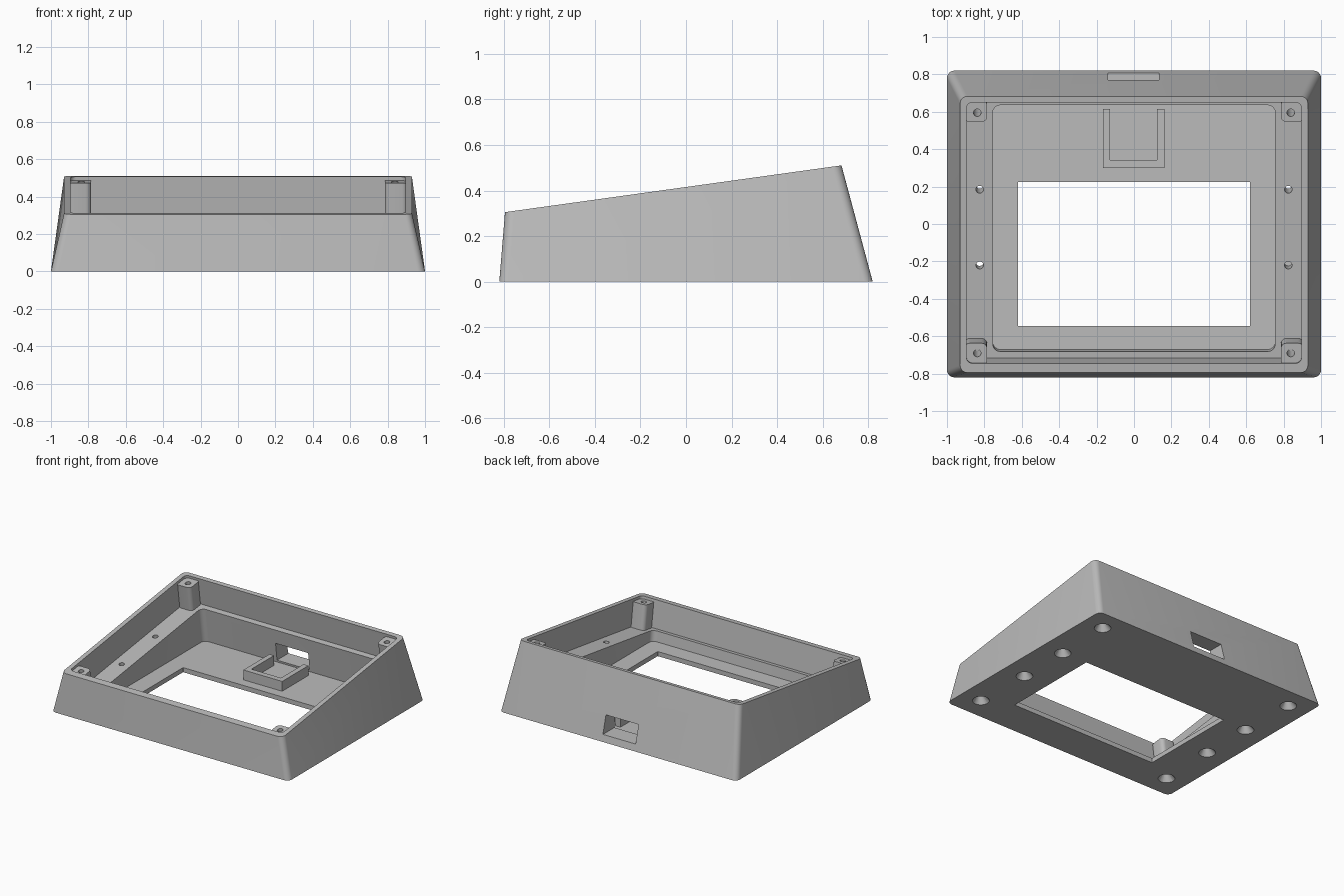
import bpy, bmesh, math
from mathutils import Vector

cube = bpy.data.objects.get("Cube")
if cube:
    bpy.data.objects.remove(cube)

SLOPE = 0.139      # tilt of the rim plane
FLOOR = 0.035      # floor thickness
LEDGE = -0.205     # ledge depth below the rim

grey = bpy.data.materials.new("plain grey")
grey.use_nodes = True
grey.diffuse_color = (0.5, 0.5, 0.5, 1)
grey.node_tree.nodes["Principled BSDF"].inputs["Base Color"].default_value = (0.5, 0.5, 0.5, 1)


def rim(y):
    return 0.305 + SLOPE * (y + 0.795)


def rounded(x0, x1, y0, y1, r, steps=6):
    """Counter-clockwise outline of a rounded rectangle."""
    pts = []
    corners = [(x1 - r, y1 - r), (x0 + r, y1 - r), (x0 + r, y0 + r), (x1 - r, y0 + r)]
    for i, (cx, cy) in enumerate(corners):
        for s in range(steps + 1):
            a = (i + s / steps) * math.pi / 2
            pts.append((cx + r * math.cos(a), cy + r * math.sin(a)))
    return pts


def circle(x, y, r, n=24):
    return [(x + r * math.cos(i * math.tau / n), y + r * math.sin(i * math.tau / n)) for i in range(n)]


def slide(outline, depth=None, z=None):
    """Slide an outline from the rim plane along the rim normal, by depth or to a flat height."""
    out = []
    for x, y in outline:
        t = depth if z is None else z - rim(y)
        out.append(Vector((x, y - SLOPE * t, rim(y) + t)))
    return out


def flat(outline, z):
    return [Vector((x, y, z)) for x, y in outline]


def loft(name, low, high):
    """Closed solid between two outlines with equal point counts."""
    bm = bmesh.new()
    a = [bm.verts.new(p) for p in low]
    b = [bm.verts.new(p) for p in high]
    n = len(a)
    for i in range(n):
        j = (i + 1) % n
        bm.faces.new((a[i], a[j], b[j], b[i]))
    bm.faces.new(a[::-1])
    bm.faces.new(b)
    bmesh.ops.recalc_face_normals(bm, faces=bm.faces)
    mesh = bpy.data.meshes.new(name)
    bm.to_mesh(mesh)
    bm.free()
    ob = bpy.data.objects.new(name, mesh)
    bpy.context.collection.objects.link(ob)
    mesh.materials.append(grey)
    return ob


def activate(ob):
    bpy.ops.object.select_all(action='DESELECT')
    ob.select_set(True)
    bpy.context.view_layer.objects.active = ob


def combine(ob, tool, operation):
    tool.hide_render = True
    mod = ob.modifiers.new("combine", 'BOOLEAN')
    mod.operation, mod.solver, mod.object = operation, 'EXACT', tool
    activate(ob)
    bpy.ops.object.modifier_apply(modifier=mod.name)
    bpy.data.objects.remove(tool)


# Tapered outer body with a sloped top
top = rounded(-0.93, 0.93, -0.795, 0.683, 0.04)
body = loft("enclosure", flat(rounded(-1, 1, -0.82, 0.82, 0.04), 0), slide(top, 0))

# Upper recess down to the ledge, then the lower recess down to the floor
upper = rounded(-0.895, 0.895, -0.745, 0.65, 0.03)
combine(body, loft("upper_recess", slide(upper, LEDGE), slide(upper, 0.1)), 'DIFFERENCE')
lower = rounded(-0.755, 0.755, -0.71, 0.607, 0.04)
combine(body, loft("lower_recess", slide(lower, z=FLOOR), slide(lower, -0.1)), 'DIFFERENCE')

# Display window through the floor
window = rounded(-0.62, 0.62, -0.545, 0.225, 0.002, 1)
combine(body, loft("window", flat(window, -0.1), flat(window, 0.09)), 'DIFFERENCE')

# Port through the back wall
port = rounded(-0.14, 0.135, 0.6, 0.95, 0.002, 1)
combine(body, loft("port", flat(port, 0.05), flat(port, 0.185)), 'DIFFERENCE')

# Corner posts
for side in (-1, 1):
    xs = sorted((side * 0.785, side * 0.908))
    for y0, y1 in ((0.543, 0.662), (-0.757, -0.64)):
        post = rounded(*xs, y0, y1, 0.03)
        combine(body, loft("post", slide(post, LEDGE - 0.02), slide(post, -0.02)), 'UNION')

# Screw holes, countersunk from below
for side in (-1, 1):
    for x, y in ((0.838, 0.592), (0.838, -0.693), (0.825, 0.156), (0.825, -0.249)):
        hole = circle(side * x, y, 0.02)
        combine(body, loft("hole", slide(hole, z=-0.05), slide(hole, 0.1)), 'DIFFERENCE')
        sink = circle(side * x, y, 0.065)
        combine(body, loft("countersink", slide(sink, z=-0.01), slide(hole, z=0.055)), 'DIFFERENCE')

# U-shaped holder behind the port
u = [(-0.165, 0.3), (0.162, 0.3), (0.162, 0.615), (0.122, 0.615),
     (0.122, 0.343), (-0.127, 0.343), (-0.127, 0.615), (-0.165, 0.615)]
holder = loft("board_holder", flat(u, FLOOR - 0.01), flat(u, 0.11))

activate(body)
bpy.ops.object.shade_smooth_by_angle(angle=math.radians(30))
